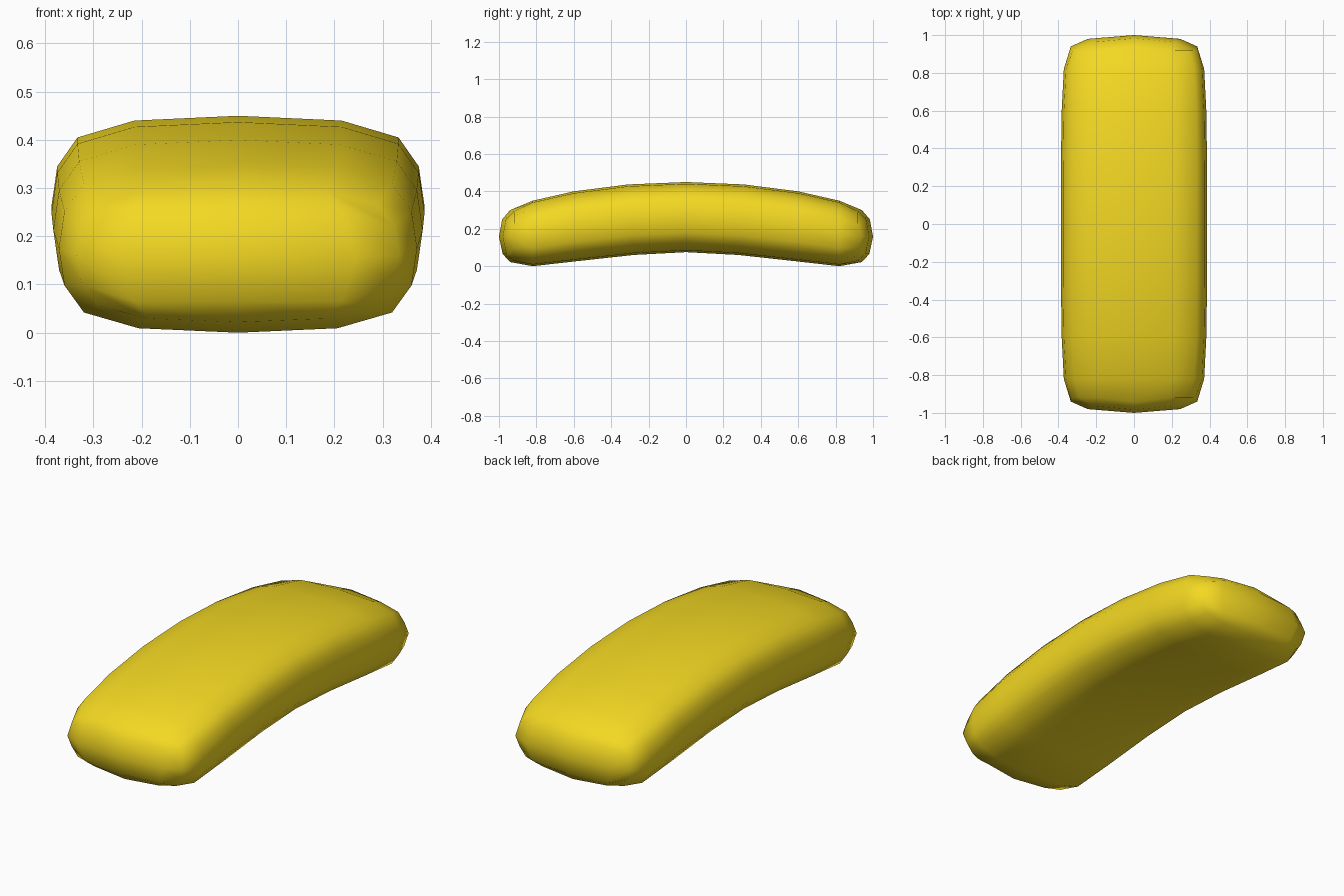
import bpy, bmesh

if "Cube" in bpy.data.objects:
    bpy.data.objects.remove(bpy.data.objects["Cube"])

# Quarter cross-section: (half width, height from -1 bottom to 1 top)
QUARTER = [(0, 1), (.215, .947), (.333, .76), (.375, .44), (.387, 0)]
half = QUARTER + [(x, -t) for x, t in QUARTER[-2::-1]]
RING = half + [(-x, t) for x, t in half[-2:0:-1]]

# Stations from middle to end: top y, top z, bottom y, bottom z, width scale
STATIONS = [(0, .45, 0, .075, 1), (.31, .437, .28, .06, 1), (.6, .40, .59, .026, .99),
            (.82, .35, .82, 0, .96), (.94, .30, .94, .022, .865)]

bm = bmesh.new()


def make_ring(station, side, is_end):
    yt, zt, yb, zb, s = station
    verts = []
    for x, t in RING:
        f = (t + 1) / 2
        y = yb + (yt - yb) * f
        if is_end:  # corners of the end sit a little further back
            y -= .02 * (abs(x) > .2) * (abs(t) > .4)
        verts.append(bm.verts.new((x * s, side * y, zb + (zt - zb) * f)))
    return verts


# Bent body
rings = [make_ring(s, -1, i == 0) for i, s in enumerate(STATIONS[::-1])]
rings += [make_ring(s, 1, i == 3) for i, s in enumerate(STATIONS[1:])]
n = len(RING)
for a, b in zip(rings, rings[1:]):
    for i in range(n):
        j = (i + 1) % n
        bm.faces.new((a[i], a[j], b[j], b[i]))

# Rounded end caps: a 5 x 5 grid whose border is the end ring
ROWS = [(.983, .25), (1.0, .157), (.98, .065)]
for ring, side in ((rings[0], -1), (rings[-1], 1)):
    grid = [[ring[(c - 2) % n] for c in range(5)]]
    for r, (y, z) in enumerate(ROWS, 1):
        inner = []
        for c in (-1, 0, 1):
            x = c * (.245 if r == 2 else .215)
            inner.append(bm.verts.new((x, side * (y - .02 * abs(c)), z)))
        grid.append([ring[(-2 - r) % n]] + inner + [ring[2 + r]])
    grid.append([ring[10 - c] for c in range(5)])
    for r in range(4):
        for c in range(4):
            bm.faces.new((grid[r][c], grid[r][c + 1], grid[r + 1][c + 1], grid[r + 1][c]))

bmesh.ops.recalc_face_normals(bm, faces=bm.faces)
for f in bm.faces:
    f.smooth = True
mesh = bpy.data.meshes.new("curved_bar")
bm.to_mesh(mesh)
bm.free()
bar = bpy.data.objects.new("curved_bar", mesh)
bpy.context.collection.objects.link(bar)

mat = bpy.data.materials.new("yellow")
mat.diffuse_color = (.9, .69, .016, 1)
mat.use_nodes = True
mat.node_tree.nodes["Principled BSDF"].inputs["Base Color"].default_value = mat.diffuse_color
mesh.materials.append(mat)
